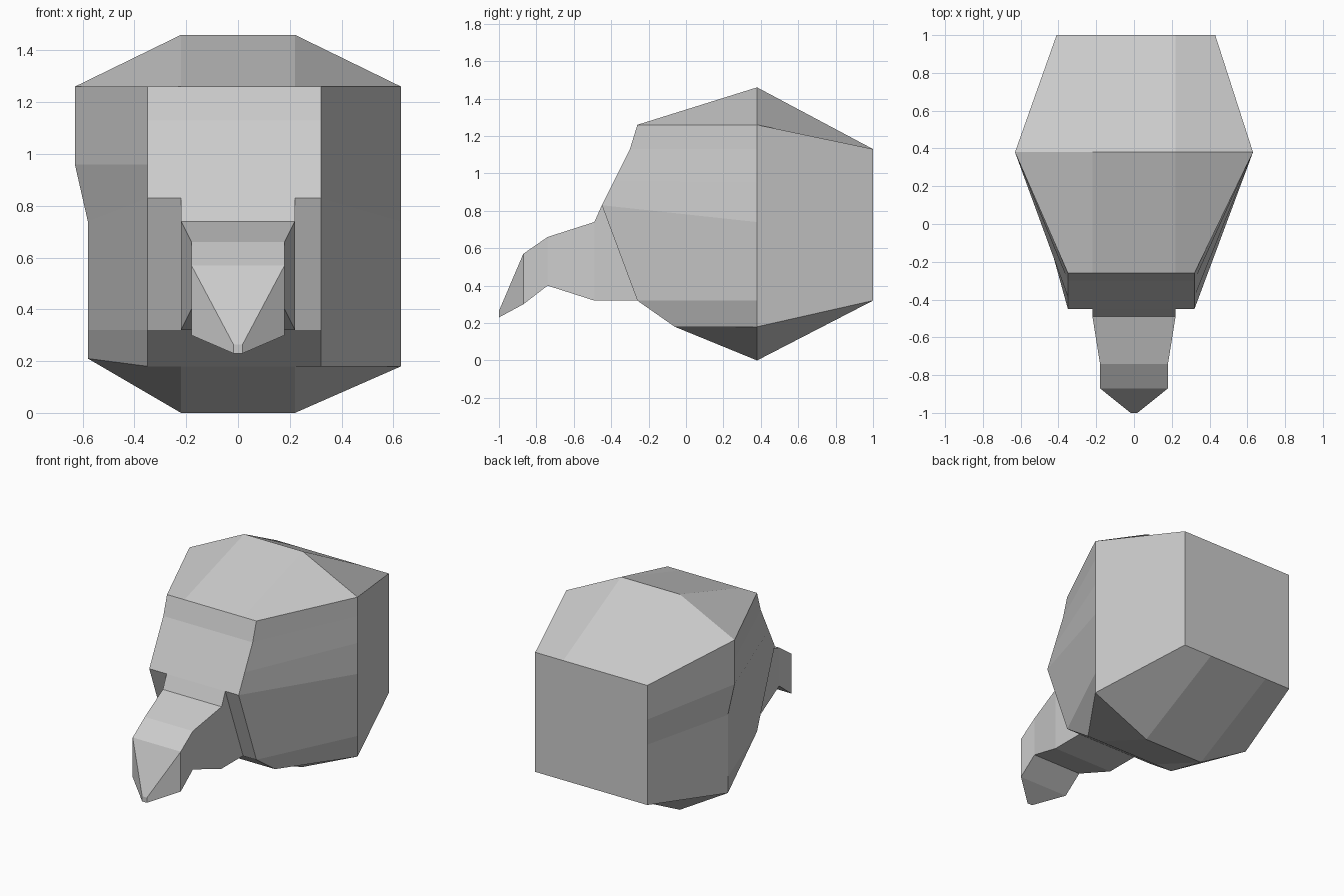
import bpy, bmesh

if "Cube" in bpy.data.objects:
    bpy.data.objects.remove(bpy.data.objects["Cube"])

grey = bpy.data.materials.new("stone grey")
grey.diffuse_color = (0.6, 0.6, 0.6, 1)
grey.use_nodes = True
grey.node_tree.nodes["Principled BSDF"].inputs["Base Color"].default_value = grey.diffuse_color


def make(name, faces):
    """Weld a list of polygons into one flat-shaded object."""
    bm = bmesh.new()
    for pts in faces:
        bm.faces.new([bm.verts.new(p) for p in pts])
    bmesh.ops.remove_doubles(bm, verts=bm.verts, dist=0.0005)
    bmesh.ops.recalc_face_normals(bm, faces=bm.faces)
    mesh = bpy.data.meshes.new(name)
    bm.to_mesh(mesh)
    bm.free()
    mesh.materials.append(grey)
    obj = bpy.data.objects.new(name, mesh)
    bpy.context.collection.objects.link(obj)


def loft(a, b):
    """Quads between two rows of points."""
    return [(a[i], a[i + 1], b[i + 1], b[i]) for i in range(len(a) - 1)]


def row(y, z, left=-0.35, right=0.32):
    return [(x, y, z) for x in (left, -0.22, 0.22, right)]


# Front profile (y, z) from forehead down to chin
profile = [(-0.26, 1.26), (-0.30, 1.13), (-0.385, 0.96),
           (-0.45, 0.83), (-0.26, 0.32), (-0.06, 0.18)]
front = [row(y, z) for y, z in profile]

# Widest section of the skull, one line of points on each side
wide_y = 0.38
left_side = [(-0.63, wide_y, z) for z in (1.26, 1.13, 0.96)]
left_side += [(-0.58, wide_y, z) for z in (0.74, 0.32, 0.21)]
right_side = [(0.63, wide_y, z) for z in (1.26, 1.13, 0.95, 0.74, 0.32, 0.18)]
crown = [left_side[0], (-0.22, wide_y, 1.46), (0.22, wide_y, 1.46), right_side[0]]
base = [left_side[-1], (-0.22, wide_y, 0), (0.22, wide_y, 0), right_side[-1]]

# Rectangular back plate
back_top = row(1, 1.13, -0.41, 0.43)
back_low = row(1, 0.32, -0.41, 0.43)

# Skull: belt running over the crown, down the face, under and up the back
belt = [back_top, crown] + front + [base, back_low]
faces = []
for i in range(len(belt)):
    strip = loft(belt[i], belt[(i + 1) % len(belt)])
    if belt[i] is front[3]:          # leave the opening for the snout
        strip.pop(1)
    faces += strip

# Skull: cheeks and rear flanks
for side, col in ((left_side, 0), (right_side, 3)):
    x = back_top[col][0]
    rear = [(x, 1, 1.13 - 0.81 * (1.26 - p[2]) / (1.26 - side[-1][2])) for p in side]
    faces += loft([r[col] for r in front], side)
    faces += loft(side, rear)
make("skull", faces)


# Snout: rectangular sections tapering to the tip
def section(w, y0, z0, y1, z1):
    return [(-w, y0, z0), (w, y0, z0), (w, y1, z1), (-w, y1, z1)]


rings = [section(0.22, -0.45, 0.83, -0.26, 0.32),
         section(0.22, -0.49, 0.74, -0.49, 0.32),
         section(0.18, -0.74, 0.66, -0.74, 0.40),
         section(0.18, -0.87, 0.57, -0.87, 0.30),
         section(0.018, -1.0, 0.265, -1.0, 0.23)]
faces = [rings[-1]]
for a, b in zip(rings, rings[1:]):
    faces += loft(a + a[:1], b + b[:1])
# rear cap seated against the face
faces.append(rings[0])
make("snout", faces)
